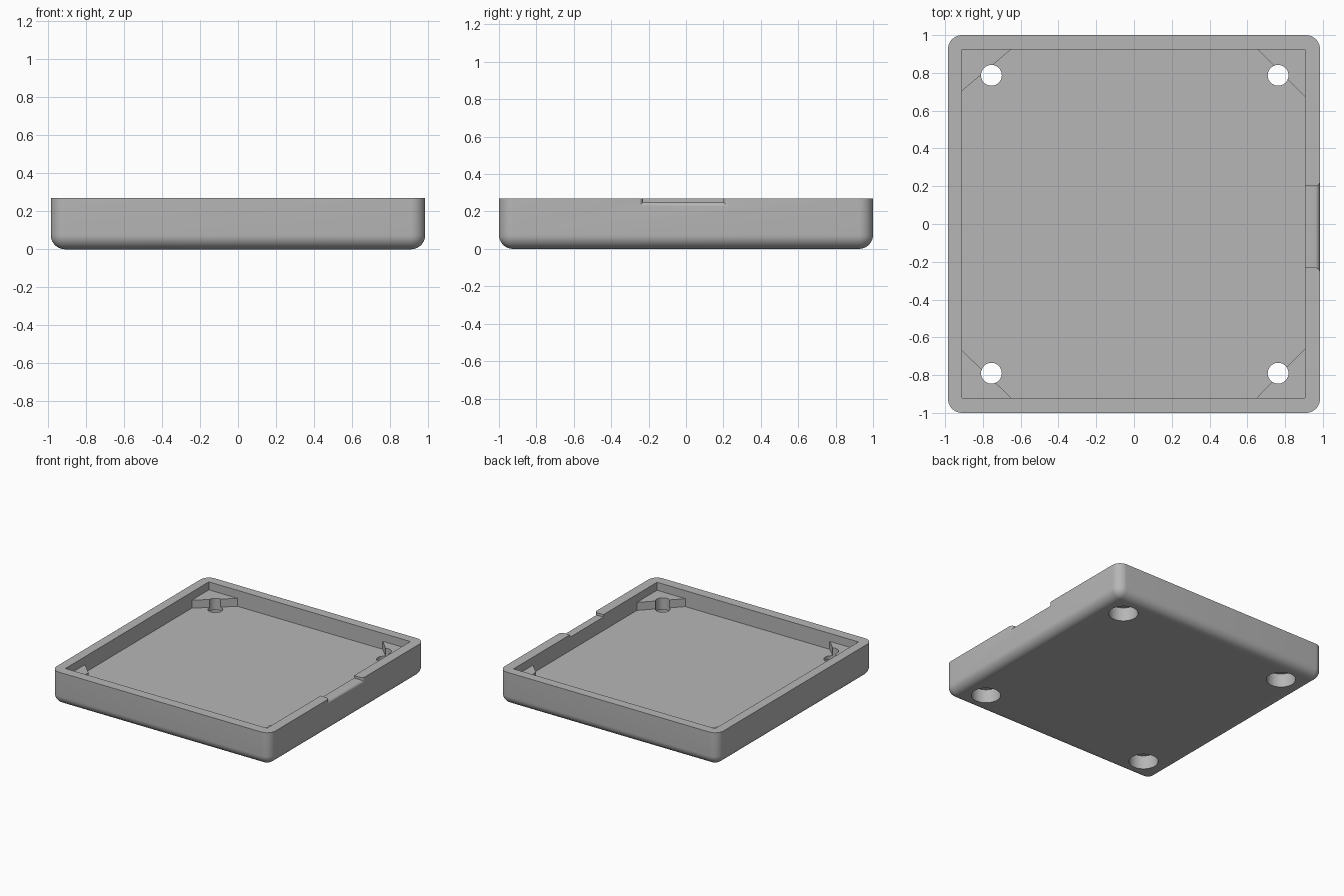
import bpy, bmesh, math

if "Cube" in bpy.data.objects:
    bpy.data.objects.remove(bpy.data.objects["Cube"])

HALF_X, HALF_Y, HEIGHT = 0.985, 1.0, 0.27
FLOOR, GUSSET_TOP, ROUND = 0.14, 0.205, 0.075
X0, X1, Y0, Y1 = -0.91, 0.905, -0.92, 0.925   # cavity walls

grey = bpy.data.materials.new("plain grey")
grey.use_nodes = True
colour = (0.47, 0.47, 0.47, 1)
grey.diffuse_color = colour
grey.node_tree.nodes["Principled BSDF"].inputs["Base Color"].default_value = colour


def make(name, bm):
    bmesh.ops.recalc_face_normals(bm, faces=bm.faces)
    mesh = bpy.data.meshes.new(name)
    bm.to_mesh(mesh)
    bm.free()
    mesh.materials.append(grey)
    obj = bpy.data.objects.new(name, mesh)
    bpy.context.collection.objects.link(obj)
    return obj


def loft(name, rings):
    """Closed solid through rings of equal point count."""
    bm = bmesh.new()
    loops = [[bm.verts.new(p) for p in ring] for ring in rings]
    n = len(loops[0])
    for a, b in zip(loops, loops[1:]):
        for i in range(n):
            j = (i + 1) % n
            bm.faces.new((a[i], a[j], b[j], b[i]))
    bm.faces.new(loops[0][::-1])
    bm.faces.new(loops[-1])
    return make(name, bm)


def prism(name, outline, z0, z1):
    return loft(name, [[(x, y, z) for x, y in outline] for z in (z0, z1)])


def cylinder(name, x, y, radius, z0, z1, sides=48):
    angles = [2 * math.pi * i / sides for i in range(sides)]
    return prism(name, [(x + radius * math.cos(a), y + radius * math.sin(a)) for a in angles], z0, z1)


def combine(target, tool, operation):
    tool.hide_render = True
    mod = target.modifiers.new(operation.lower(), 'BOOLEAN')
    mod.operation, mod.solver, mod.object = operation, 'EXACT', tool
    bpy.context.view_layer.objects.active = target
    bpy.ops.object.modifier_apply(modifier=mod.name)
    bpy.data.objects.remove(tool)


# Outer block with rounded corners and rounded bottom edge
bm = bmesh.new()
bmesh.ops.create_cube(bm, size=2)
for v in bm.verts:
    v.co = (v.co.x * HALF_X, v.co.y * HALF_Y, HEIGHT if v.co.z > 0 else 0)
edges = [e for e in bm.edges if min(v.co.z for v in e.verts) < HEIGHT / 2]
bmesh.ops.bevel(bm, geom=edges, offset=ROUND, segments=10, profile=0.5, affect='EDGES')
tray = make("tray", bm)

# Cavity outline leaves the four corners uncut above the floor as gussets
corners = [(X0, Y0, 0.26, 0.25), (X1, Y0, 0.255, 0.26), (X1, Y1, 0.25, 0.25), (X0, Y1, 0.26, 0.22)]
outline = []
for i, (x, y, dx, dy) in enumerate(corners):
    along_x = (x - math.copysign(dx, x), y)
    along_y = (x, y - math.copysign(dy, y))
    outline += [along_x, along_y] if i % 2 else [along_y, along_x]
combine(tray, prism("lower_cavity", outline, FLOOR, 0.4), 'DIFFERENCE')
combine(tray, prism("upper_cavity", [(X0, Y0), (X1, Y0), (X1, Y1), (X0, Y1)], GUSSET_TOP, 0.4), 'DIFFERENCE')

# Screw holes with wide counterbores underneath
for x in (-0.755, 0.763):
    for y in (-0.79, 0.787):
        combine(tray, cylinder("screw_hole", x, y, 0.055, -0.1, 0.4), 'DIFFERENCE')
        combine(tray, cylinder("counterbore", x, y, 0.108, -0.1, 0.11), 'DIFFERENCE')

# Finger notch in the left rim, its outer edge rounded over
r = 0.027
sections = [(0.85, 0)]
for i in range(9):
    a = math.pi / 2 * i / 8
    sections.append((HALF_X - r + r * math.sin(a), r * (1 - math.cos(a))))
sections.append((1.1, r))
rings = [[(x, -0.23 - d, 0.25 - d), (x, 0.2 + d, 0.25 - d), (x, 0.2 + d, 0.4), (x, -0.23 - d, 0.4)]
         for x, d in sections]
combine(tray, loft("notch", rings), 'DIFFERENCE')

# Smooth the rounded surfaces, keep corners crisp
bpy.ops.object.select_all(action='DESELECT')
tray.select_set(True)
bpy.context.view_layer.objects.active = tray
bpy.ops.object.shade_smooth_by_angle(angle=math.radians(30))
